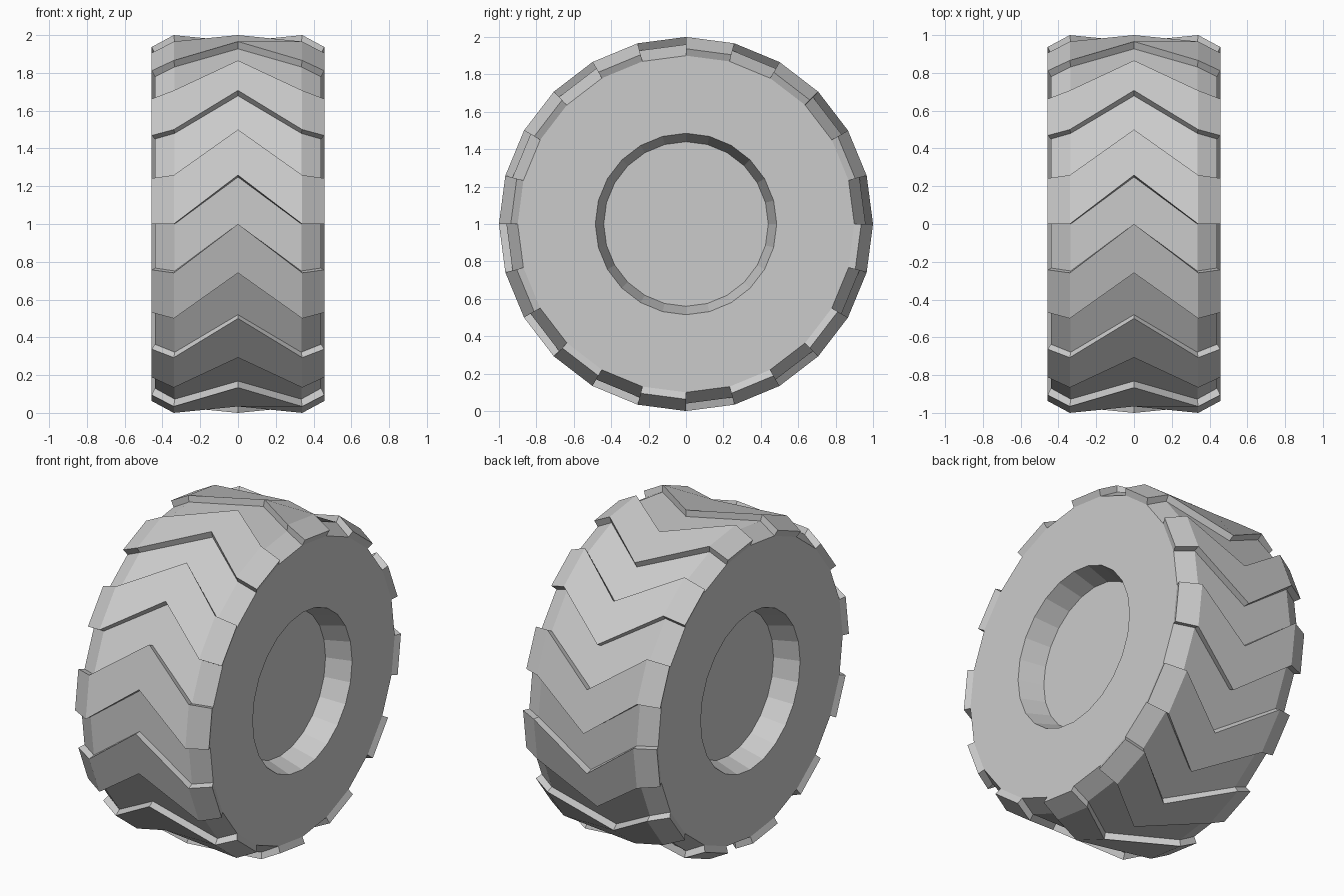
import bpy, bmesh
from math import sin, cos, radians

if "Cube" in bpy.data.objects:
    bpy.data.objects.remove(bpy.data.objects["Cube"])

SEG = 24
STEP = 360 / SEG


def point(x, r, k):
    # Point on the wheel; k counts 15-degree steps from the front, going up
    a = radians(k * STEP)
    return (x, -r * cos(a), 1 + r * sin(a))


def finish(name, bm):
    bmesh.ops.recalc_face_normals(bm, faces=bm.faces)
    mesh = bpy.data.meshes.new(name)
    bm.to_mesh(mesh)
    bm.free()
    obj = bpy.data.objects.new(name, mesh)
    bpy.context.collection.objects.link(obj)
    return obj


# Half profiles (x, radius, angular shift in steps), mirrored across x
half_body = [(0.29, 0.44, 0), (0.44, 0.485, 0), (0.44, 0.90, 0), (0.335, 0.96, 0)]
half_base = [(0.44, 0.90, 0), (0.335, 0.96, 0)]
half_top = [(0.457, 0.937, 0), (0.34, 1.0, 0)]


def mirrored(half, centre):
    return [(-x, r, s) for x, r, s in half] + [centre] + half[::-1]


# Tyre body: swept profile with recessed hub discs; the crown ring leads by one step
bm = bmesh.new()
rings = [[bm.verts.new(point(x, r, k + s)) for k in range(SEG)]
         for x, r, s in mirrored(half_body, (0, 0.96, 1))]
for a, b in zip(rings, rings[1:]):
    for k in range(SEG):
        n = (k + 1) % SEG
        bm.faces.new((a[k], a[n], b[n], b[k]))
bm.faces.new(rings[0])
bm.faces.new(rings[-1])
finish("tyre_body", bm)

# Chevron lugs: raised strips on every second segment
bm = bmesh.new()
base = mirrored(half_base, (0, 0.96, 1))
top = mirrored(half_top, (0, 1.0, 1))
for k in range(0, SEG, 2):
    b0, b1, t0, t1 = [[bm.verts.new(point(x, r, j + s)) for x, r, s in prof]
                      for prof in (base, top) for j in (k, k + 1)]
    for i in range(len(base) - 1):
        for p, q in ((t0, t1), (t1, b1), (b0, t0), (b1, b0)):
            bm.faces.new((p[i], p[i + 1], q[i + 1], q[i]))
    for i in (0, -1):
        bm.faces.new((b0[i], b1[i], t1[i], t0[i]))
finish("tread_lugs", bm)
